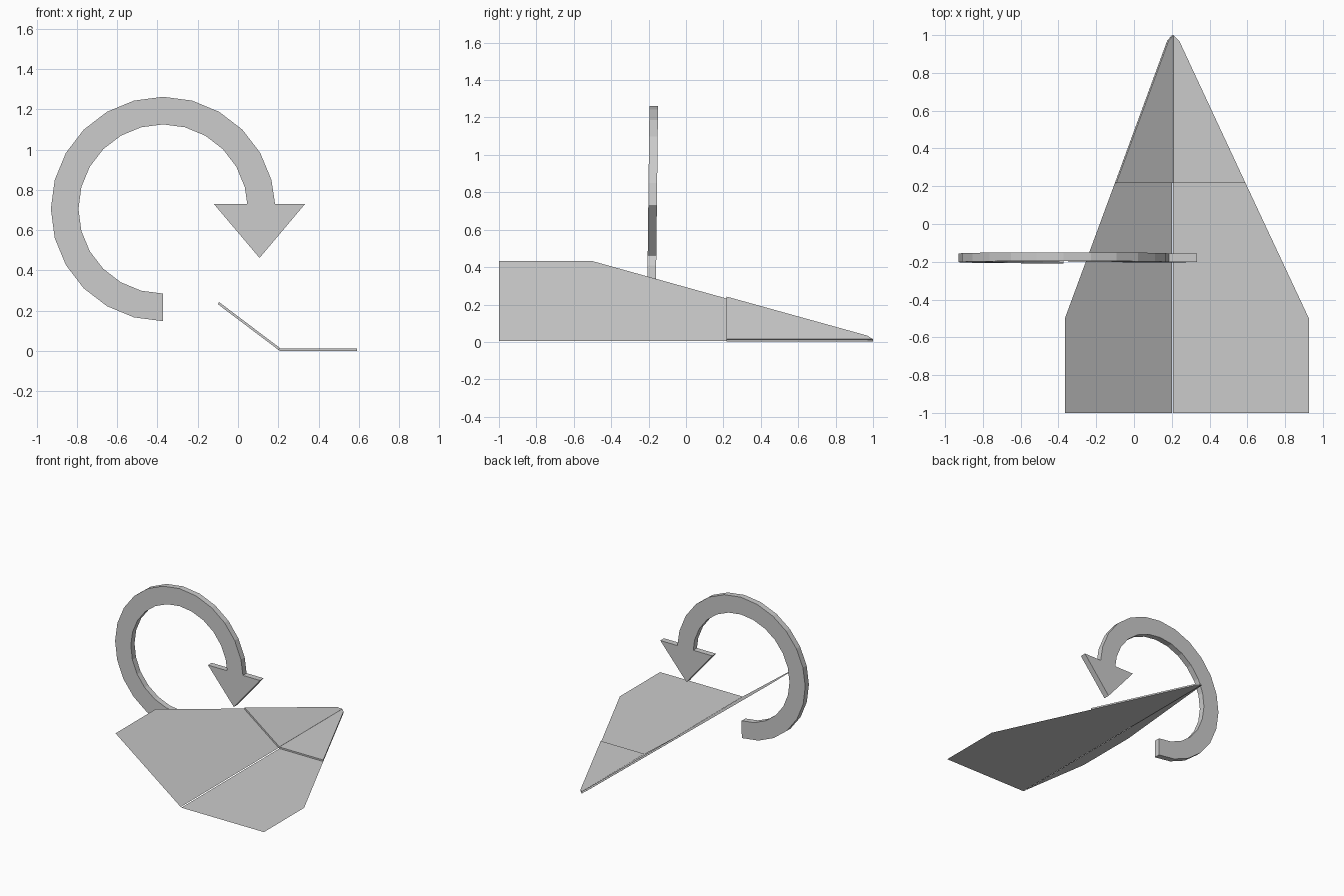
import bpy
from math import sin, cos, radians
from mathutils import Vector

if "Cube" in bpy.data.objects:
    bpy.data.objects.remove(bpy.data.objects["Cube"])


def make_object(name, verts, faces):
    mesh = bpy.data.meshes.new(name)
    mesh.from_pydata(verts, [], faces)
    mesh.update()
    ob = bpy.data.objects.new(name, mesh)
    bpy.context.collection.objects.link(ob)
    return ob


def prism(name, front, back, faces):
    """Closed solid between two matching outlines; faces tile the outline."""
    n = len(front)
    sides = [(i, (i + 1) % n, n + (i + 1) % n, n + i) for i in range(n)]
    caps = [tuple(reversed(f)) for f in faces]
    return make_object(name, front + back,
                       caps + [tuple(n + i for i in f) for f in faces] + sides)


# Wing outlines as (span fraction, y), swept onto each side of the fold
WING = [(0, -1), (1, -1), (1, -0.5), (0.533, 0.217), (0.045, 0.97), (0, 1)]
FLAP = [(0, 0.217), (0.533, 0.217), (0.045, 0.97), (0, 1)]
FLAP_THICKNESS = 0.013


def half_plane(side, root, tip, normal):
    root, tip, normal = Vector(root), Vector(tip), Vector(normal).normalized()

    def place(outline, lift):
        return [root.lerp(tip, t) + Vector((0, y, 0)) + normal * lift
                for t, y in outline]

    order = tuple(range(len(WING)))
    flip = side == "left"
    # thin paper wing
    make_object(side + "_wing", place(WING, 0),
                [order[::-1] if flip else order])
    # thicker folded layer at the nose
    low, high = place(FLAP, 0.001), place(FLAP, FLAP_THICKNESS)
    if flip:
        low.reverse()
        high.reverse()
    prism(side + "_nose_fold", low, high, [(0, 1, 2, 3)])


half_plane("right", (0.207, 0, 0.0), (0.926, 0, 0.0), (0, 0, 1))
half_plane("left", (0.201, 0, 0.004), (-0.366, 0, 0.432), (0.428, 0, 0.567))

# Curved arrow: 24-sided ring, three quarters of a turn, ending in a head
CX, CZ, OUTER, INNER = -0.372, 0.705, 0.557, 0.42
END_Z = 0.73


def arc(r):
    return [(CX + r * cos(radians(a)), CZ + r * sin(radians(a)))
            for a in range(270, 14, -15)]


outer = arc(OUTER) + [(0.184, END_Z)]
inner = arc(INNER) + [(0.046, END_Z)]
m = len(outer)
head = [(0.333, END_Z), (0.107, 0.462), (-0.12, END_Z)]
profile = outer + head + inner[::-1]
n = len(profile)
tiles = [(i, i + 1, n - 2 - i, n - 1 - i) for i in range(m - 1)]
tiles.append((m - 1, m, m + 1, m + 2, m + 3))


def layer(offset):
    # the arrow leans very slightly backwards
    return [Vector((x, -0.179 + (z - CZ) * 0.0115 + offset, z))
            for x, z in profile]


# outline runs clockwise seen from the front, so the back layer comes first
arrow = prism("turn_arrow", layer(-0.023), layer(0.023), tiles)

# consistent outward normals on the arrow
import bmesh
bm = bmesh.new()
bm.from_mesh(arrow.data)
bmesh.ops.recalc_face_normals(bm, faces=bm.faces)
bm.to_mesh(arrow.data)
bm.free()
